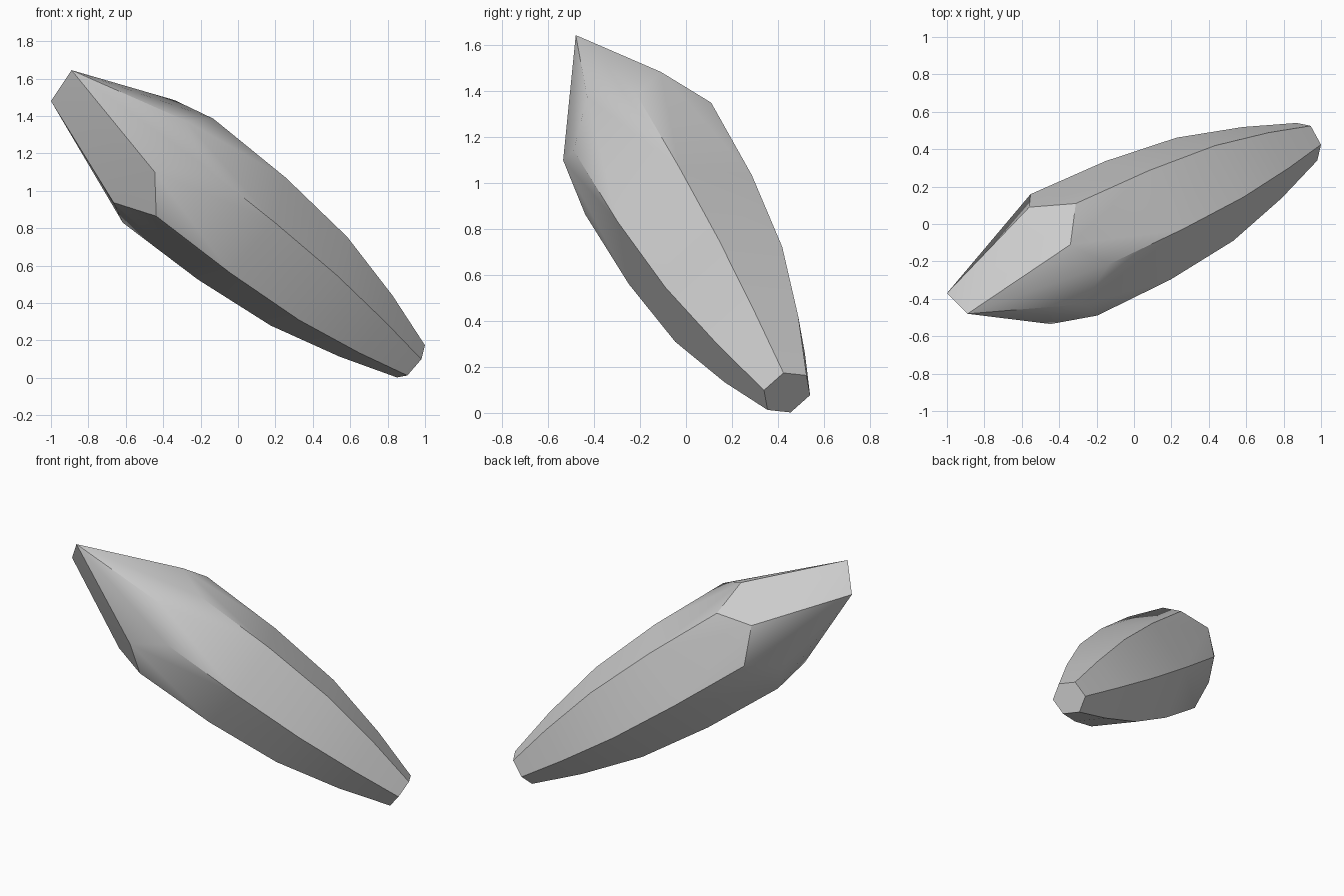
import bpy
import bmesh
from math import cos, sin, pi, radians
from mathutils import Vector

default_cube = bpy.data.objects.get("Cube")
if default_cube:
    bpy.data.objects.remove(default_cube, do_unlink=True)


def make_material(name, colour):
    material = bpy.data.materials.new(name)
    material.use_nodes = True
    material.diffuse_color = colour
    material.node_tree.nodes["Principled BSDF"].inputs["Base Color"].default_value = colour
    return material


# Leaning axis of the crystal and the two directions across it
base_centre = Vector((0.925, 0.44, 0.088))
axis = Vector((-0.739, -0.344, 0.58)).normalized()
across = Vector((0.472, -0.876, 0.101))
across = (across - axis * across.dot(axis)).normalized()
side = axis.cross(across)

# Bulging six-sided shaft: distance along the axis and radius
shaft_profile = [(0, 0.115), (0.325, 0.218), (0.739, 0.316), (1.224, 0.363), (1.759, 0.372)]

# Unevenly cut tip: the end edge, then the corners around the facets
tip_corners = [
    (-0.89, -0.48, 1.645), (-1.0, -0.37, 1.48),
    (-0.445, -0.535, 1.10), (-0.28, -0.43, 1.375), (-0.34, -0.11, 1.485),
    (-0.56, 0.09, 1.325), (-0.70, -0.07, 1.035), (-0.665, -0.338, 0.937),
]

bm = bmesh.new()
for distance, radius in shaft_profile:
    for corner in range(6):
        angle = corner * pi / 3
        spoke = across * cos(angle) + side * sin(angle)
        bm.verts.new(base_centre + axis * distance + spoke * radius)
for corner in tip_corners:
    bm.verts.new(corner)

# Wrap the rings and tip in one faceted skin
bmesh.ops.convex_hull(bm, input=bm.verts[:])
bmesh.ops.dissolve_limit(bm, angle_limit=radians(2), verts=bm.verts[:], edges=bm.edges[:])
bmesh.ops.recalc_face_normals(bm, faces=bm.faces[:])

mesh = bpy.data.meshes.new("crystal_shard")
bm.to_mesh(mesh)
bm.free()
mesh.materials.append(make_material("pale_grey_stone", (0.6, 0.6, 0.6, 1)))

crystal = bpy.data.objects.new("crystal_shard", mesh)
bpy.context.collection.objects.link(crystal)

# Smooth along the shaft, sharp at the ridges
bpy.ops.object.select_all(action="DESELECT")
crystal.select_set(True)
bpy.context.view_layer.objects.active = crystal
bpy.ops.object.shade_smooth_by_angle(angle=radians(30))
